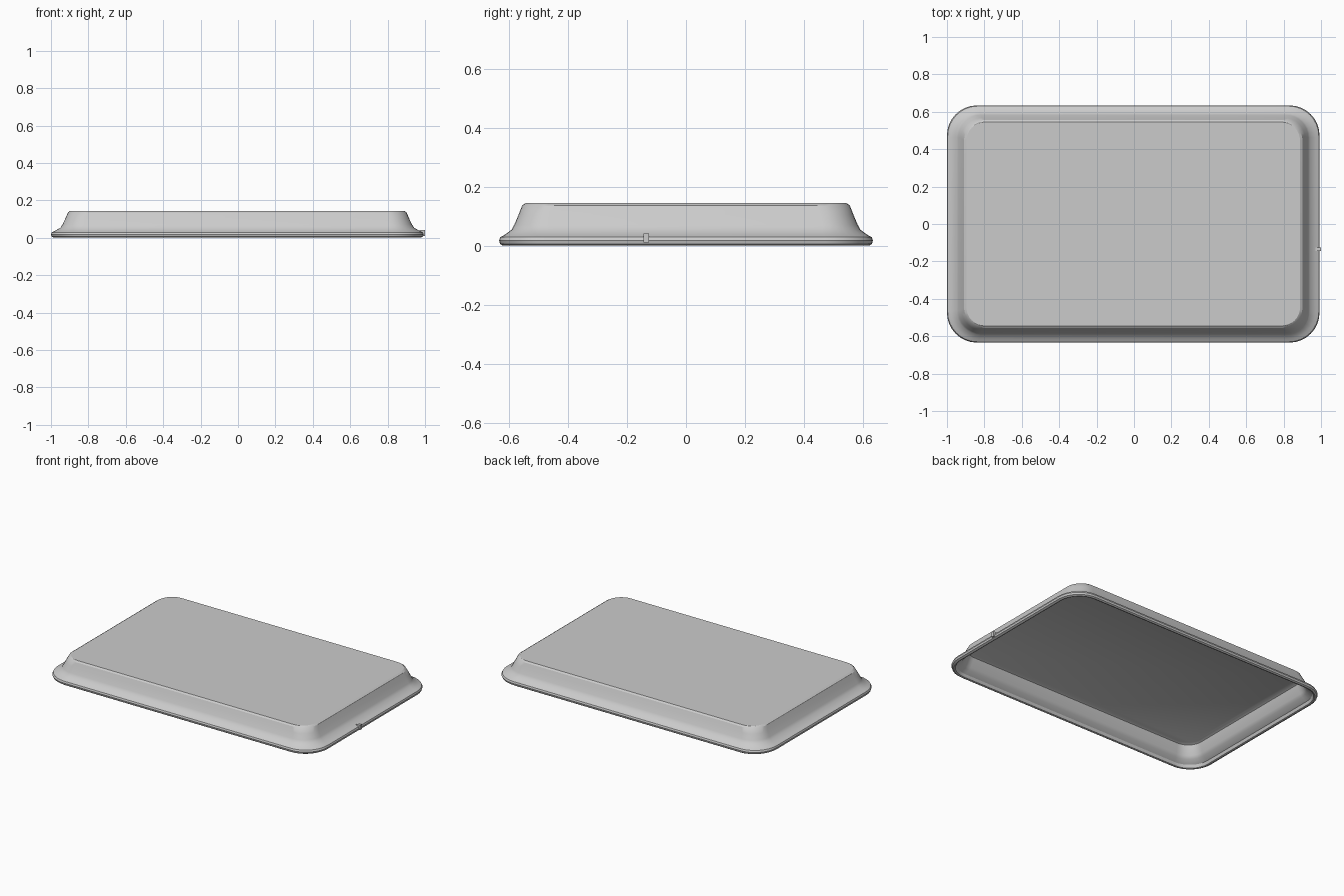
import bpy, bmesh, math

if "Cube" in bpy.data.objects:
    bpy.data.objects.remove(bpy.data.objects["Cube"])

CX = -0.004  # tray body sits slightly left; a small tab completes the right side


def ring(bm, hx, hy, r, z, n=8):
    """Rounded rectangle loop of vertices."""
    verts = []
    for k, (sx, sy) in enumerate([(1, 1), (-1, 1), (-1, -1), (1, -1)]):
        for i in range(n + 1):
            a = math.pi / 2 * (k + i / n)
            verts.append(bm.verts.new((CX + sx * (hx - r) + r * math.cos(a),
                                       sy * (hy - r) + r * math.sin(a), z)))
    return verts


def finish(name, bm):
    bmesh.ops.recalc_face_normals(bm, faces=bm.faces)
    me = bpy.data.meshes.new(name)
    bm.to_mesh(me)
    bm.free()
    ob = bpy.data.objects.new(name, me)
    bpy.context.collection.objects.link(ob)
    bpy.context.view_layer.objects.active = ob
    ob.select_set(True)
    bpy.ops.object.shade_smooth_by_angle(angle=math.radians(30))
    ob.select_set(False)
    return ob


# Upturned tray: (half x, half y, corner radius, z), from the inner panel,
# down the inside, round the rim, and up the outside to the flat base
profile = [
    (0.885, 0.535, 0.09, 0.128),
    (0.900, 0.550, 0.10, 0.120),
    (0.920, 0.570, 0.11, 0.060),
    (0.932, 0.582, 0.12, 0.042),
    (0.965, 0.606, 0.14, 0.022),
    (0.972, 0.612, 0.14, 0.003),
    (0.980, 0.622, 0.15, 0.000),
    (0.993, 0.631, 0.16, 0.006),
    (0.996, 0.634, 0.16, 0.018),
    (0.992, 0.630, 0.16, 0.029),
    (0.975, 0.615, 0.15, 0.037),
    (0.945, 0.592, 0.13, 0.054),
    (0.935, 0.583, 0.12, 0.070),
    (0.918, 0.568, 0.11, 0.105),
    (0.905, 0.556, 0.11, 0.136),
    (0.892, 0.545, 0.10, 0.144),
]
bm = bmesh.new()
rings = [ring(bm, *p) for p in profile]
for a, b in zip(rings, rings[1:]):
    for i in range(len(a)):
        j = (i + 1) % len(a)
        bm.faces.new((a[i], a[j], b[j], b[i]))
bm.faces.new(rings[0])
bm.faces.new(rings[-1])
finish("tray", bm)

# Small tab on the right rim
bm = bmesh.new()
bmesh.ops.create_cube(bm, size=1)
for v in bm.verts:
    v.co = (0.985 + v.co.x * 0.03, -0.135 + v.co.y * 0.02, 0.026 + v.co.z * 0.032)
finish("rim_tab", bm)
